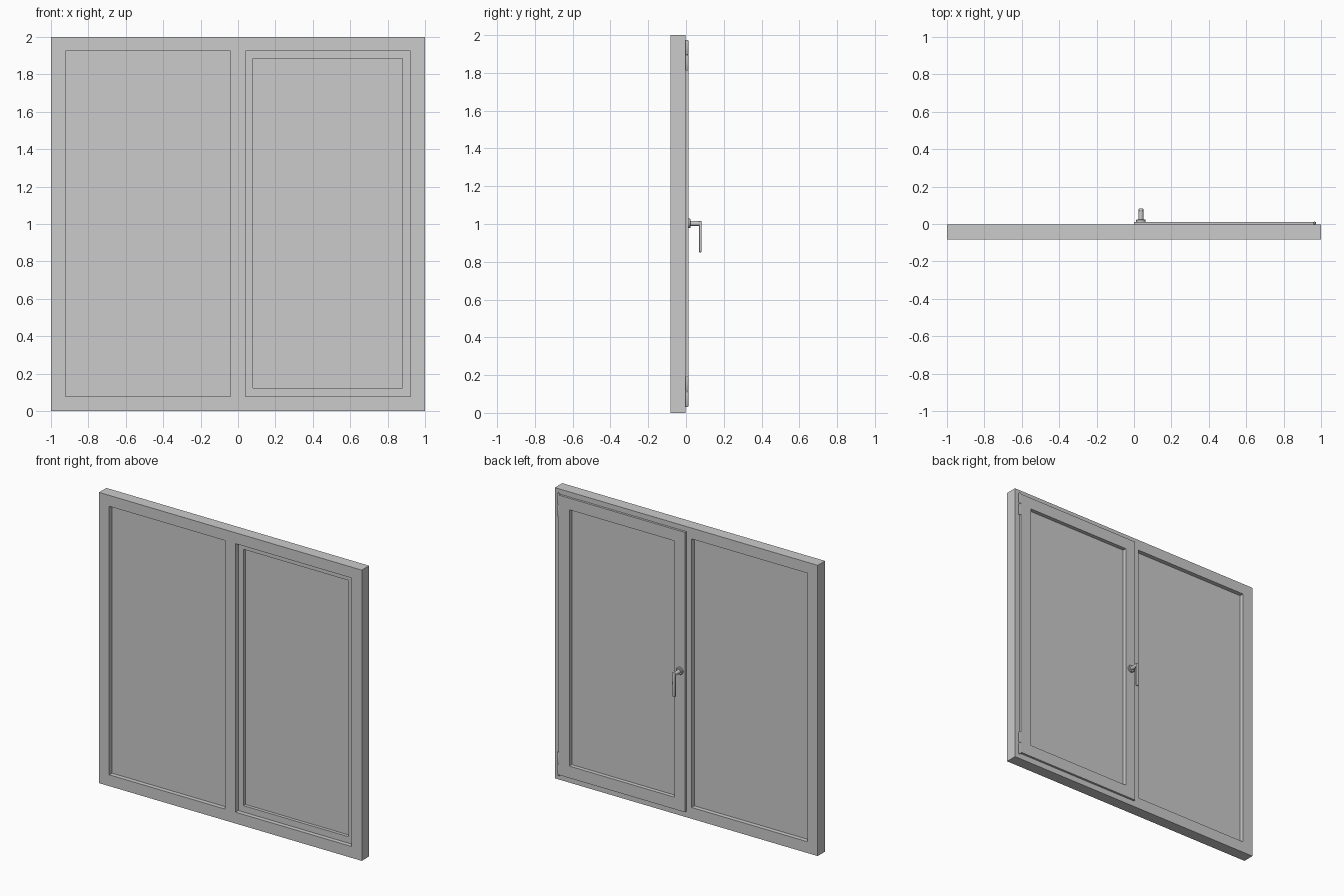
import bpy, bmesh, math
from mathutils import Matrix, Vector

if "Cube" in bpy.data.objects:
    bpy.data.objects.remove(bpy.data.objects["Cube"])

FRONT, BACK = -0.083, -0.003      # fixed frame depth
SASH_FRONT, SASH_BACK = -0.053, 0.012


def finish(name, bm, smooth=False):
    bmesh.ops.recalc_face_normals(bm, faces=bm.faces)
    me = bpy.data.meshes.new(name)
    bm.to_mesh(me)
    bm.free()
    ob = bpy.data.objects.new(name, me)
    bpy.context.collection.objects.link(ob)
    if smooth:
        bpy.ops.object.select_all(action='DESELECT')
        ob.select_set(True)
        bpy.context.view_layer.objects.active = ob
        bpy.ops.object.shade_smooth_by_angle(angle=math.radians(35))
    return ob


def lattice(name, xs, zs, holes, y0, y1):
    """Slab in the xz plane with whole grid cells left open."""
    bm = bmesh.new()
    grid = [[bm.verts.new((x, y0, z)) for z in zs] for x in xs]
    for i in range(len(xs) - 1):
        for j in range(len(zs) - 1):
            if (i, j) not in holes:
                bm.faces.new((grid[i][j], grid[i + 1][j], grid[i + 1][j + 1], grid[i][j + 1]))
    res = bmesh.ops.extrude_face_region(bm, geom=bm.faces[:])
    moved = [g for g in res['geom'] if isinstance(g, bmesh.types.BMVert)]
    bmesh.ops.translate(bm, verts=moved, vec=(0, y1 - y0, 0))
    return finish(name, bm)


def box(name, x, y, z, bevel=0.0, taper=1.0):
    bm = bmesh.new()
    bmesh.ops.create_cube(bm, size=1)
    for v in bm.verts:
        k = taper if v.co.z < 0 else 1
        v.co = Vector(((x[0] + x[1]) / 2 + v.co.x * k * (x[1] - x[0]),
                       (y[0] + y[1]) / 2 + v.co.y * (y[1] - y[0]),
                       (z[0] + z[1]) / 2 + v.co.z * (z[1] - z[0])))
    if bevel:
        bmesh.ops.bevel(bm, geom=bm.edges[:], offset=bevel, segments=4,
                        profile=0.5, affect='EDGES')
    return finish(name, bm, bevel > 0)


def lathe(name, profile, origin, along_y=False, steps=32):
    """Spin a (radius, height) profile about z, or about y."""
    bm = bmesh.new()
    vs = [bm.verts.new((r, 0, h)) for r, h in profile]
    es = [bm.edges.new(p) for p in zip(vs, vs[1:])]
    bmesh.ops.spin(bm, geom=vs + es, cent=(0, 0, 0), axis=(0, 0, 1),
                   angle=math.tau, steps=steps)
    bmesh.ops.remove_doubles(bm, verts=bm.verts, dist=1e-5)
    rot = Matrix.Rotation(-math.pi / 2, 4, 'X') if along_y else Matrix()
    bm.transform(Matrix.Translation(origin) @ rot)
    return finish(name, bm, True)


# Fixed outer frame with centre mullion
lattice("outer_frame", [-1, -0.922, -0.04, 0.04, 0.922, 1], [0, 0.078, 1.925, 2],
        {(1, 1), (3, 1)}, FRONT, BACK)

# Opening sash: body inside the frame, overlapping flange behind it
lattice("sash_body", [0.04, 0.079, 0.88, 0.922], [0.078, 0.122, 1.885, 1.925],
        {(1, 1)}, SASH_FRONT, BACK)
lattice("sash_flange", [0.0, 0.079, 0.88, 0.963], [0.04, 0.122, 1.885, 1.965],
        {(1, 1)}, BACK, SASH_BACK)

# Glass panes
box("fixed_glass", (-0.922, -0.04), (-0.053, -0.033), (0.078, 1.925))
box("sash_glass", (0.079, 0.88), (-0.031, -0.015), (0.122, 1.885))

# Hinge barrels, two knuckles each with rounded ends
for label, low, split, high in (("lower", 0.03, 0.112, 0.193), ("upper", 1.812, 1.895, 1.975)):
    for part, a, b in (("bottom", low, split - 0.001), ("top", split + 0.001, high)):
        prof = [(0, a), (0.005, a), (0.0075, a + 0.004),
                (0.0075, b - 0.004), (0.005, b), (0, b)]
        lathe(f"{label}_hinge_{part}_knuckle", prof, (0.966, 0.005, 0), steps=20)

# Handle: rosette, neck and drop lever
HX, HZ = 0.037, 1.003
lathe("handle_rosette", [(0, 0), (0.025, 0), (0.025, 0.009), (0.022, 0.013), (0, 0.013)],
      (HX, SASH_BACK, HZ), True)
lathe("handle_neck", [(0, 0), (0.013, 0), (0.013, 0.066), (0.009, 0.0705), (0, 0.0705)],
      (HX, SASH_BACK, HZ), True)
box("handle_lever", (HX - 0.013, HX + 0.013), (0.069, 0.083), (0.85, 1.016), 0.005, 0.85)
